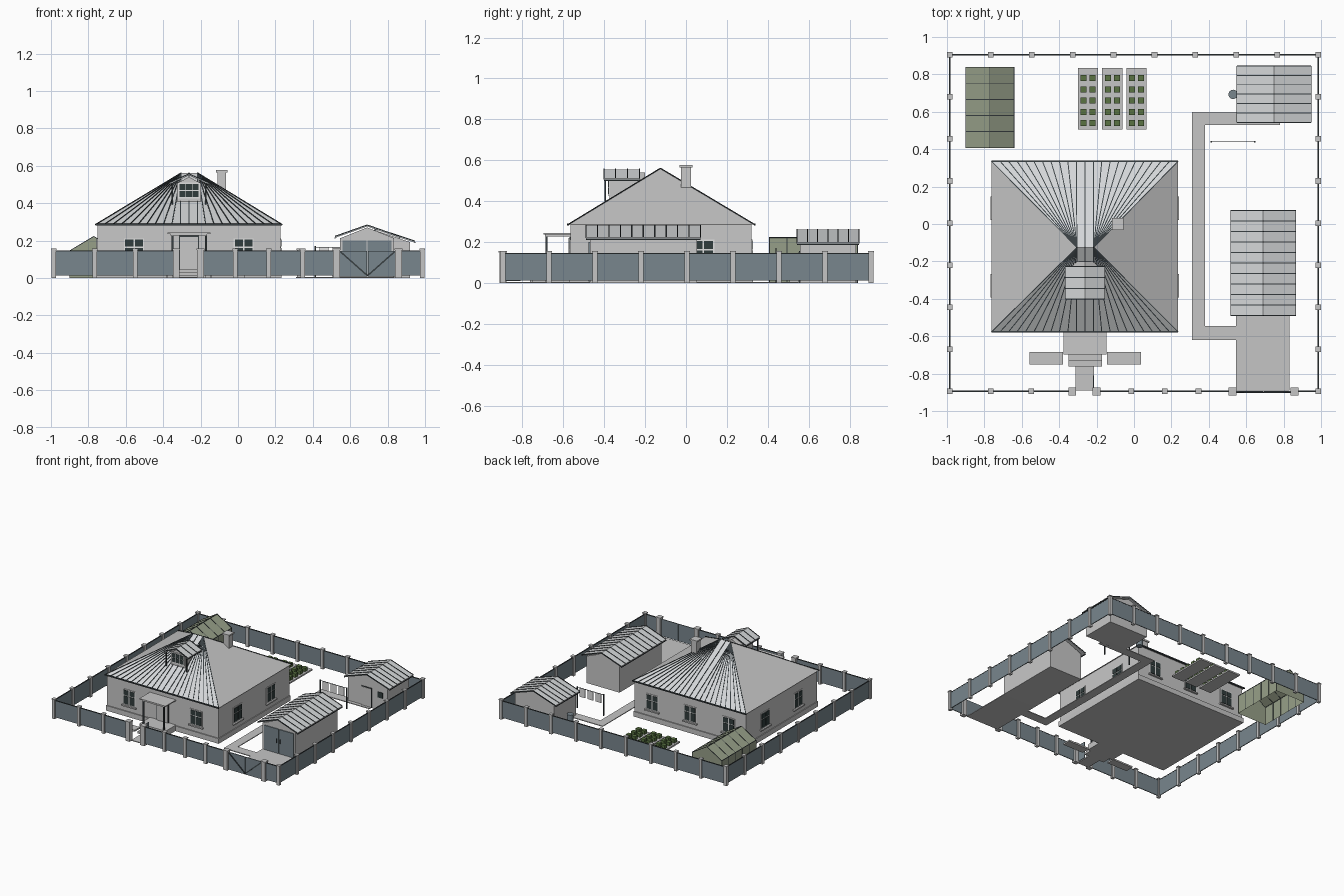
import bpy, bmesh
from mathutils import Vector, Matrix

cube = bpy.data.objects.get("Cube")
if cube:
    bpy.data.objects.remove(cube, do_unlink=True)


def material(name, *rgb):
    m = bpy.data.materials.new(name)
    m.use_nodes = True
    m.diffuse_color = (*rgb, 1)
    m.node_tree.nodes["Principled BSDF"].inputs["Base Color"].default_value = (*rgb, 1)
    return m


PLASTER = material("light_grey_plaster", .58, .58, .58)
METAL = material("pale_sheet_metal", .66, .68, .69)
CONCRETE = material("grey_concrete", .56, .56, .56)
BLUE = material("blue_grey_paint", .19, .24, .27)
DARK = material("charcoal_trim", .04, .05, .055)
GLASS = material("dark_glass", .03, .045, .045)
GREENHOUSE = material("pale_green_film", .31, .35, .25)
LEAF = material("leaf_green", .1, .17, .055)
WHITE = material("white_cloth", .75, .75, .75)


def finish(name, bm, mat):
    bmesh.ops.recalc_face_normals(bm, faces=bm.faces)
    me = bpy.data.meshes.new(name)
    bm.to_mesh(me)
    bm.free()
    me.materials.append(mat)
    ob = bpy.data.objects.new(name, me)
    bpy.context.collection.objects.link(ob)
    return ob


def boxes(name, mat, items):
    """Each item is x0, x1, y0, y1, z0, z1."""
    bm = bmesh.new()
    for x0, x1, y0, y1, z0, z1 in items:
        size = Matrix.Diagonal((x1 - x0, y1 - y0, z1 - z0, 1))
        mid = Matrix.Translation(((x0 + x1) / 2, (y0 + y1) / 2, (z0 + z1) / 2))
        bmesh.ops.create_cube(bm, size=1, matrix=mid @ size)
    return finish(name, bm, mat)


def beams(name, mat, lines, w=.006, h=.006):
    """Square bars between pairs of points."""
    bm = bmesh.new()
    for p, q in lines:
        p, q = Vector(p), Vector(q)
        d = q - p
        rot = d.to_track_quat('Y', 'Z').to_matrix().to_4x4()
        bmesh.ops.create_cube(bm, size=1, matrix=Matrix.Translation((p + q) / 2) @ rot
                              @ Matrix.Diagonal((w, d.length, h, 1)))
    return finish(name, bm, mat)


def prism(name, mat, profile, y0, y1):
    """Extrude an x-z profile along y."""
    bm = bmesh.new()
    face = bm.faces.new([bm.verts.new((x, y0, z)) for x, z in profile])
    ext = bmesh.ops.extrude_face_region(bm, geom=[face])["geom"]
    bmesh.ops.translate(bm, vec=(0, y1 - y0, 0),
                        verts=[v for v in ext if isinstance(v, bmesh.types.BMVert)])
    return finish(name, bm, mat)


def spread(a, b, n):
    return [a + (b - a) * i / n for i in range(n + 1)]


def seamed_roof(name, x0, x1, y0, y1, eave, ridge, seams):
    """Gable roof with its ridge along y and dark cross seams."""
    xm, t = (x0 + x1) / 2, .008
    prism(name, METAL, [(x0, eave), (xm, ridge), (x1, eave), (x1, eave - t),
                        (xm, ridge - t), (x0, eave - t)], y0, y1)
    beams(name + "_seams", DARK, [((x, y, eave), (xm, y, ridge))
                                  for y in spread(y0, y1, seams) for x in (x0, x1)], .005)
    beams(name + "_eave_trim", DARK, [((x, y0, eave - t), (x, y1, eave - t)) for x in (x0, x1)])


def gable_walls(name, mat, x0, x1, y0, y1, eave, ridge):
    return prism(name, mat, [(x0, 0), (x0, eave), ((x0 + x1) / 2, ridge), (x1, eave), (x1, 0)], y0, y1)


# House body
HX0, HX1, HY0, HY1 = -.752, .226, -.565, .32
EAVE, TOP = .285, .56
boxes("house_plinth", CONCRETE, [(HX0 - .006, HX1 + .006, HY0 - .008, HY1 + .008, 0, .04)])
boxes("house_walls", PLASTER, [(HX0, HX1, HY0, HY1, .04, EAVE)])

# Hipped roof: two seamed slopes, two plain ones
RX0, RX1, RY0, RY1, YM, XA, XB = -.762, .236, -.577, .336, -.125, -.305, -.215
bm = bmesh.new()
low = [bm.verts.new((x, y, EAVE)) for x, y in ((RX0, RY0), (RX1, RY0), (RX1, RY1), (RX0, RY1))]
a, b = bm.verts.new((XA, YM, TOP)), bm.verts.new((XB, YM, TOP))
for f in (low[::-1], (low[0], low[1], b, a), (low[2], low[3], a, b),
          (low[1], low[2], b), (low[3], low[0], a)):
    bm.faces.new(f)
roof = finish("house_roof", bm, METAL)
roof.data.materials.append(PLASTER)
for f in roof.data.polygons:
    f.material_index = int(abs(f.normal.x) > .2 or f.normal.z < 0)
ribs = [((x, y, EAVE), (min(max(x, XA), XB), YM, TOP))
        for x in spread(RX0, RX1, 22) for y in (RY0, RY1)]
beams("house_roof_seams", DARK, ribs, .005)
beams("house_eave_trim", DARK, [((RX0, y, EAVE), (RX1, y, EAVE)) for y in (RY0, RY1)], .008, .01)

# Chimney
boxes("chimney", PLASTER, [(-.11, -.063, -.025, .025, .4, .565), (-.118, -.055, -.032, .032, .565, .577)])

# Windows: frame, panes and sill placed on a wall
frames, panes, sills = [], [], []


def on_wall(side, c, u0, u1, out, z0, z1, deep=.004):
    if side in "fb":
        y, s = (HY0, -1) if side == "f" else (HY1, 1)
        ys = sorted((y - s * deep, y + s * out))
        return (c + u0, c + u1, *ys, z0, z1)
    x, s = (HX0, -1) if side == "l" else (HX1, 1)
    xs = sorted((x - s * deep, x + s * out))
    return (*xs, c + u0, c + u1, z0, z1)


for side, centres in (("f", (-.556, .03)), ("b", (-.6, -.263, .07)), ("l", (-.33, .085)), ("r", (-.33, .085))):
    for c in centres:
        frames.append(on_wall(side, c, -.054, .054, .004, .09, .212))
        sills.append(on_wall(side, c, -.063, .063, .015, .078, .088))
        for u in (-.047, .004):
            for z0, z1 in ((.097, .16), (.167, .205)):
                panes.append(on_wall(side, c, u, u + .043, .007, z0, z1))
boxes("window_frames", WHITE, frames)
boxes("window_panes", GLASS, panes)
boxes("window_sills", CONCRETE, sills)

# Dormer with open, post-carried roof
DM = -.262
prism("dormer_walls", PLASTER, [(DM - .065, .38), (DM - .065, .505), (DM, .54),
                                (DM + .065, .505), (DM + .065, .38)], -.375, -.2)
seamed_roof("dormer_roof", DM - .103, DM + .103, -.402, -.228, .51, .556, 3)
beams("dormer_posts", DARK, [((DM + s * .09, -.395, .39), (DM + s * .09, -.395, .51)) for s in (-1, 1)], .008, .008)
boxes("dormer_window_frame", WHITE, [(DM - .058, DM + .058, -.379, -.37, .425, .51)])
boxes("dormer_panes", GLASS, [(DM + u, DM + u + .03, -.382, -.37, z, z + .032)
                              for u in (-.05, -.015, .02) for z in (.434, .47)])

# Porch, front door and steps
boxes("porch_canopy", PLASTER, [(-.377, -.148, -.697, -.565, .236, .244), (-.36, -.165, -.69, -.565, .228, .236)])
beams("porch_posts", DARK, [((x, -.682, .04), (x, -.682, .23)) for x in (-.35, -.172)], .01, .01)
boxes("porch_steps", CONCRETE, [(-.377, -.148, -.695, -.565, 0, .045), (-.35, -.172, -.73, -.695, 0, .03),
                                (-.35, -.172, -.762, -.73, 0, .015)])
boxes("front_door_frame", DARK, [(-.315, -.209, -.57, -.56, .045, .226)])
boxes("front_door", PLASTER, [(-.309, -.215, -.574, -.56, .045, .22)])
boxes("flower_beds", CONCRETE, [(-.56, -.38, -.752, -.685, 0, .012), (-.145, .037, -.752, -.685, 0, .012)])

# Paved paths
boxes("paths", CONCRETE, [(-.313, -.213, -.89, -.762, 0, .006), (.545, .832, -.89, -.47, 0, .006),
                          (.31, .38, -.62, .6, 0, .006), (.38, .545, -.62, -.545, 0, .006),
                          (.38, .78, .53, .6, 0, .006)])

# Garage
gable_walls("garage_walls", PLASTER, .545, .835, -.47, .055, .212, .27)
seamed_roof("garage_roof", .518, .864, -.49, .072, .222, .283, 10)
boxes("garage_doors", BLUE, [(.56, .687, -.477, -.46, .008, .2), (.693, .82, -.477, -.46, .008, .2)])
boxes("garage_door_handles", DARK, [(x, x + .006, -.483, -.47, .09, .125) for x in (.672, .702)])

# Shed with door, small window and water barrel
gable_walls("shed_walls", PLASTER, .575, .92, .557, .83, .192, .25)
seamed_roof("shed_roof", .552, .945, .543, .845, .197, .262, 6)
boxes("shed_door_frame", DARK, [(.695, .785, .553, .56, 0, .157)])
boxes("shed_door", PLASTER, [(.7, .78, .55, .56, 0, .152)])
boxes("shed_window", GLASS, [(.835, .88, .553, .56, .1, .145)])
bm = bmesh.new()
bmesh.ops.create_cone(bm, cap_ends=True, segments=16, radius1=.025, radius2=.025, depth=.08,
                      matrix=Matrix.Translation((.53, .693, .04)))
finish("water_barrel", bm, BLUE)

# Greenhouse film and frame
GX0, GX1, GY0, GY1, GE, GR = -.9, -.642, .408, .838, .145, .222
GM = (GX0 + GX1) / 2
film = gable_walls("greenhouse_film", GREENHOUSE, GX0, GX1, GY0, GY1, GE, GR)
bm = bmesh.new()
bm.from_mesh(film.data)
bmesh.ops.delete(bm, geom=[f for f in bm.faces if f.normal.z < -.9], context='FACES_ONLY')
bm.to_mesh(film.data)
bm.free()
bars = [((x, GY0, z), (x, GY1, z)) for x, z in ((GX0, GE), (GX1, GE), (GM, GR))]
for y in spread(GY0, GY1, 5):
    for x in (GX0, GX1):
        bars += [((x, y, 0), (x, y, GE)), ((x, y, GE), (GM, y, GR))]
beams("greenhouse_frame", DARK, bars, .004, .004)

# Vegetable beds with two rows of plants
beds = (-.246, -.116, .013)
boxes("vegetable_beds", CONCRETE, [(x - .054, x + .054, .505, .835, 0, .012) for x in beds])
boxes("vegetable_plants", LEAF, [(x + u - .016, x + u + .016, y - .016, y + .016, .012, .04)
                                 for x in beds for u in (-.024, .024) for y in spread(.54, .78, 4)])

# Washing line
beams("washing_line_posts", DARK, [((x, .44, 0), (x, .44, .17)) for x in (.413, .645)], .007, .007)
beams("washing_line", DARK, [((.413, .44, .165), (.645, .44, .165))], .003, .003)
boxes("washing", WHITE, [(x, x + .05, .438, .442, .095, .163) for x in (.435, .505, .575)])

# Perimeter fence
FX, F0, F1 = .985, -.895, .905
front = [-FX, -.765, -.55, -.33, -.2, -.015, .165, .345, .527, .858, FX]
posts = [(x, F0) for x in front] + [(x, F1) for x in spread(-FX, FX, 9)]
posts += [(x, y) for x in (-FX, FX) for y in spread(F0, F1, 8)[1:-1]]
wide = {-.33, -.2, .527, .858}
post_boxes = []
for x, y in posts:
    r = .018 if x in wide and y == F0 else .012
    post_boxes += [(x - r, x + r, y - r, y + r, 0, .15), (x - r - .003, x + r + .003, y - r - .003, y + r + .003, .15, .157)]
boxes("fence_posts", CONCRETE, post_boxes)
runs = [(-FX, -.33), (-.2, .527), (.858, FX)]
panels = [(p, q, F0 - .003, F0 + .003) for p, q in runs] + [(-FX, FX, F1 - .003, F1 + .003)]
panels += [(x - .003, x + .003, F0, F1) for x in (-FX, FX)]
boxes("fence_panels", BLUE, [(*p, .012, .143) for p in panels])
boxes("fence_rails", DARK, [(p - .001, q + .001, r - .001, s + .001, .141, .146) for p, q, r, s in panels])

# Driveway gate with V braces, and the open wicket
boxes("gate_leaves", BLUE, [(.545, .691, F0 - .003, F0 + .003, .008, .143), (.694, .84, F0 - .003, F0 + .003, .008, .143)])
beams("gate_braces", DARK, [((x, F0 - .004, .14), (.6925, F0 - .004, .012)) for x in (.548, .837)], .008, .008)
boxes("open_wicket", BLUE, [(-.219, -.213, F0, -.81, .01, .143)])
